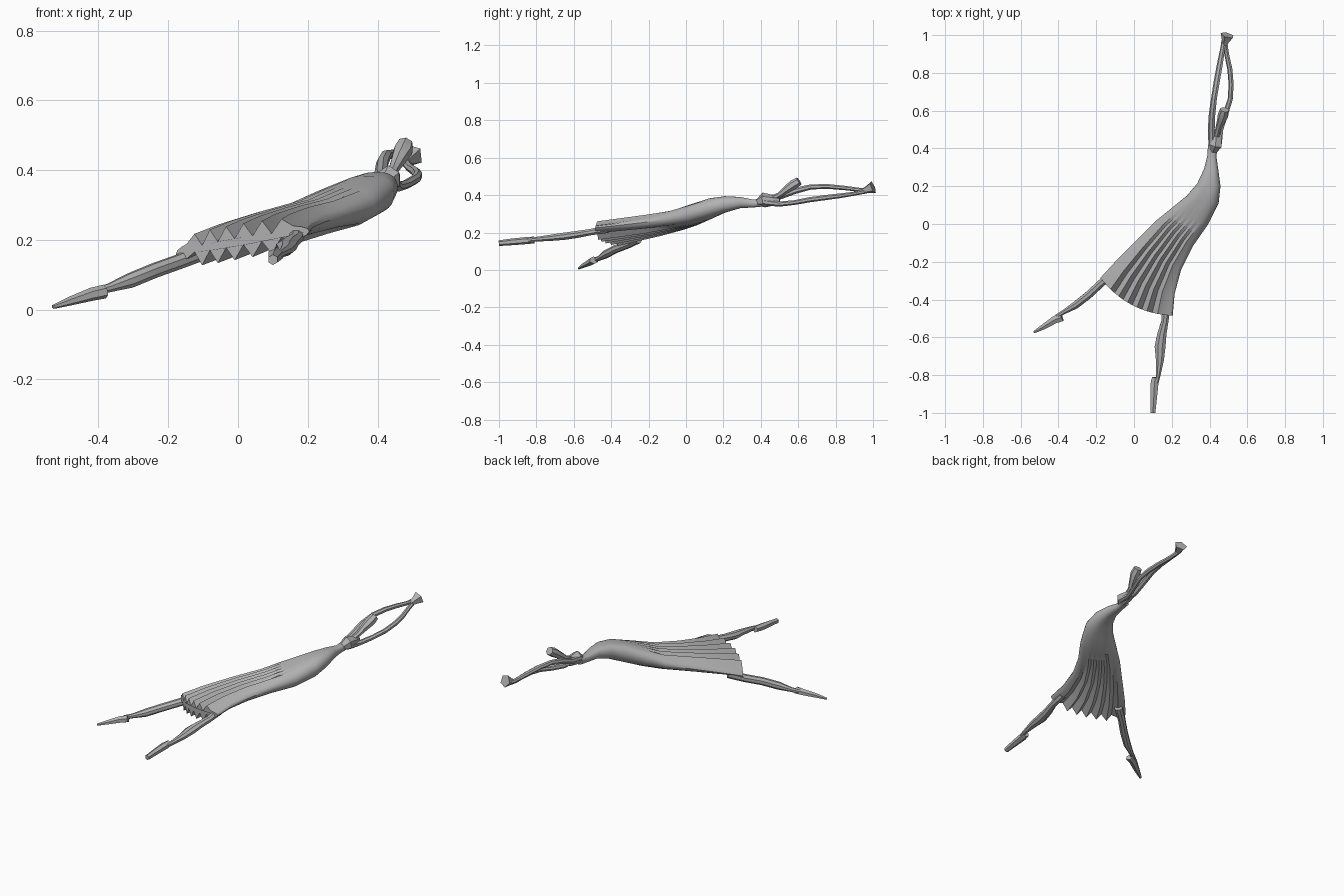
import bpy, bmesh, math
from mathutils import Vector

grey = bpy.data.materials.new("stone_grey")
grey.diffuse_color = (0.45, 0.45, 0.45, 1)


def loft(name, rings, angle=35):
    """Skin a list of closed rings and cap both ends."""
    bm = bmesh.new()
    vs = [[bm.verts.new(p) for p in r] for r in rings]
    n = len(rings[0])
    for a, b in zip(vs, vs[1:]):
        for i in range(n):
            j = (i + 1) % n
            bm.faces.new((a[i], a[j], b[j], b[i]))
    bm.faces.new(vs[0][::-1])
    bm.faces.new(vs[-1])
    bmesh.ops.recalc_face_normals(bm, faces=bm.faces)
    me = bpy.data.meshes.new(name)
    bm.to_mesh(me)
    bm.free()
    ob = bpy.data.objects.new(name, me)
    bpy.context.collection.objects.link(ob)
    me.materials.append(grey)
    bpy.context.view_layer.objects.active = ob
    ob.select_set(True)
    bpy.ops.object.shade_smooth_by_angle(angle=math.radians(angle))
    ob.select_set(False)
    return ob


def limb(name, path, sides=8):
    """Tube through (x, y, z, half width, half height) stations."""
    pts = [Vector(p[:3]) for p in path]
    rings = []
    for i, p in enumerate(path):
        d = (pts[min(i + 1, len(pts) - 1)] - pts[max(i - 1, 0)]).normalized()
        side = d.cross(Vector((0, 0, 1))).normalized()
        up = side.cross(d)
        rings.append([pts[i] + side * p[3] * math.cos(t) + up * p[4] * math.sin(t)
                      for t in (2 * math.pi * (k + 0.5) / sides for k in range(sides))])
    return loft(name, rings)


# pleated dress: left xyz, right xyz, half thickness, pleat depth, hem bow
stations = [
    (-.178, -.285, .160, .205, -.485, .225, .036, .020, .050),
    (-.100, -.200, .190, .215, -.370, .237, .042, .016, .035),
    (.010, -.090, .225, .250, -.240, .252, .048, .012, .015),
    (.120, .020, .260, .310, -.120, .270, .053, .006, 0),
    (.200, .085, .293, .390, -.005, .295, .056, .001, 0),
    (.280, .150, .325, .448, .110, .330, .055, 0, 0),
    (.335, .215, .350, .458, .200, .350, .044, 0, 0),
    (.370, .290, .360, .446, .290, .360, .030, 0, 0),
    (.388, .360, .355, .436, .360, .355, .021, 0, 0),
    (.392, .420, .362, .446, .420, .362, .022, 0, 0),
]
ends = [(-1, 0), (-.97, 0), (-.9, 0), (-.8, 0)]
across = ends + [(-.65 + .13 * i, (-1) ** i) for i in range(11)] + [(-u, 0) for u, _ in ends[::-1]]
rings = []
for s in stations:
    left, right = Vector(s[:3]), Vector(s[3:6])
    h, depth, bow = s[6:]
    w = right - left
    out = Vector((w.y, -w.x, 0)).normalized()

    def point(u, fold, sign):
        p = left.lerp(right, (u + 1) / 2) + out * bow * (1 - u * u)
        p.z += sign * h * math.sqrt(max(0, 1 - abs(u) ** 3)) * (1 - .15 * (depth > .003)) + fold * depth
        return p
    rings.append([point(u, f, 1) for u, f in across]
                 + [point(u, f, -1) for u, f in across[-2:0:-1]])
loft("pleated_dress", rings, 30)

# legs and pointed feet
limb("left_leg", [
    (-.10, -.255, .165, .024, .024), (-.17, -.31, .137, .022, .022),
    (-.24, -.375, .112, .022, .022), (-.31, -.43, .083, .021, .022),
    (-.37, -.465, .062, .013, .013), (-.41, -.49, .052, .012, .012)])
limb("left_foot", [
    (-.382, -.492, .052, .026, .020), (-.42, -.507, .044, .023, .019),
    (-.48, -.545, .025, .016, .013), (-.53, -.573, .008, .007, .006)], 6)
limb("right_leg", [
    (.17, -.42, .220, .024, .024), (.165, -.51, .202, .020, .018),
    (.148, -.58, .190, .026, .020), (.138, -.65, .180, .031, .021),
    (.137, -.72, .172, .023, .018), (.127, -.81, .163, .012, .013),
    (.115, -.86, .157, .011, .012)])
limb("right_foot", [
    (.112, -.812, .160, .019, .018), (.108, -.85, .157, .024, .019),
    (.104, -.93, .150, .019, .018), (.100, -1.0, .143, .015, .015)], 6)

# shoulders, neck and head
limb("shoulders", [
    (.418, .385, .360, .022, .020), (.432, .415, .374, .036, .040),
    (.435, .460, .372, .034, .030), (.438, .50, .372, .022, .018)], 6)
limb("neck_and_head", [
    (.432, .44, .375, .018, .016), (.445, .50, .400, .015, .015),
    (.460, .54, .430, .022, .022), (.472, .575, .455, .029, .027),
    (.479, .605, .474, .024, .023)], 7)

# raised arms meeting at the hands
limb("left_arm", [
    (.412, .42, .375, .018, .020), (.410, .50, .392, .019, .017),
    (.414, .58, .422, .018, .017), (.425, .67, .444, .016, .014),
    (.440, .76, .446, .017, .013), (.456, .85, .438, .016, .012),
    (.470, .93, .428, .013, .011), (.478, .975, .428, .014, .012)], 7)
limb("right_arm", [
    (.448, .42, .362, .018, .018), (.458, .50, .352, .016, .014),
    (.484, .58, .360, .015, .013), (.510, .66, .375, .014, .014),
    (.515, .74, .386, .014, .014), (.508, .82, .396, .014, .013),
    (.493, .89, .406, .013, .011), (.482, .96, .420, .013, .012)], 7)
limb("hands", [
    (.478, .945, .422, .015, .014), (.486, .97, .430, .022, .022),
    (.495, 1.0, .442, .038, .036)], 5)
